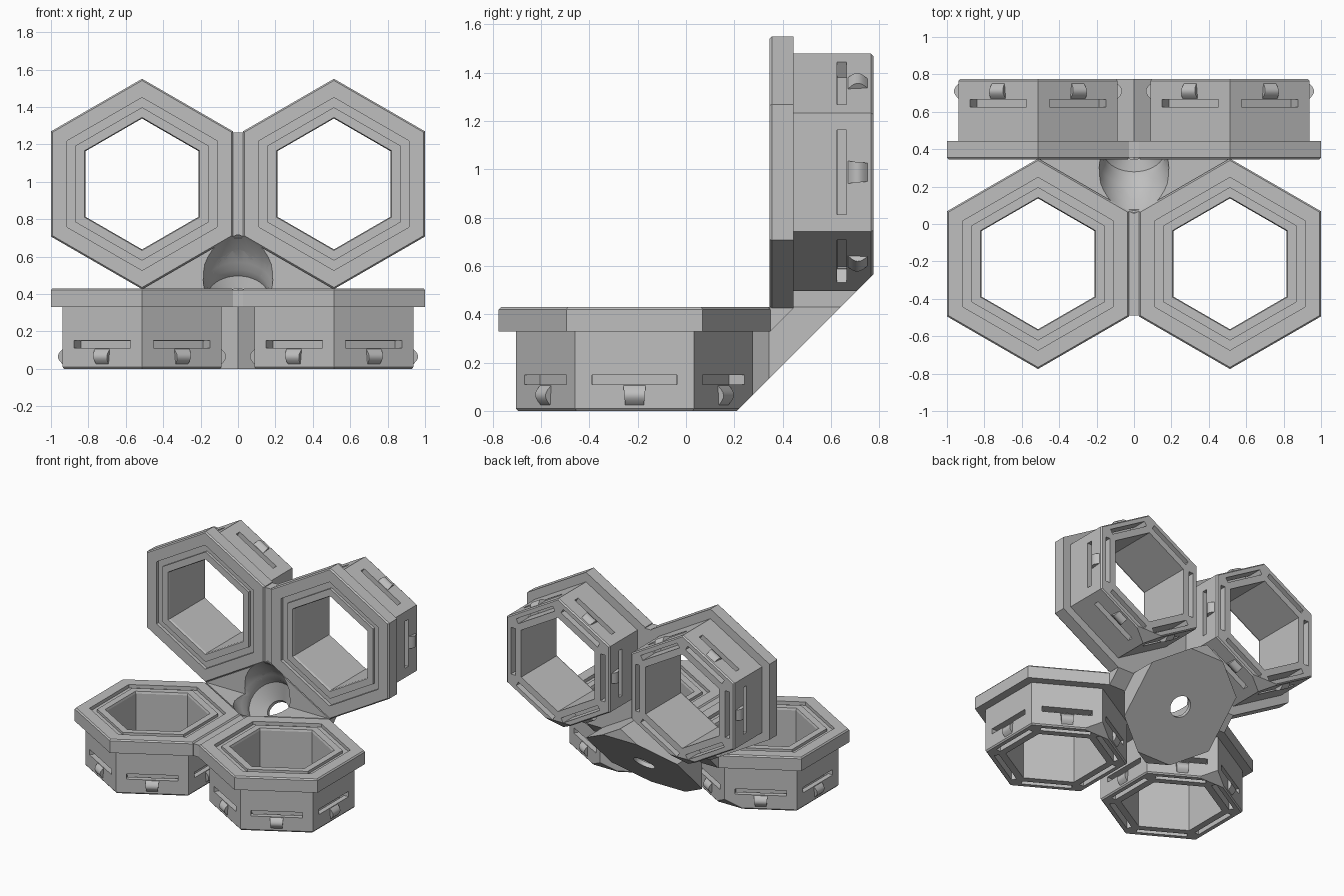
import bpy, bmesh, math
from mathutils import Vector, Matrix

if "Cube" in bpy.data.objects:
    bpy.data.objects.remove(bpy.data.objects["Cube"])

K = 0.775            # the mirror plane is y + z = K
CX, CY = 0.513, -0.213
TOP = 0.43
COS30 = math.cos(math.pi / 6)
CUT_POINT, CUT_NORMAL = Vector((0, 0.21, 0)), Vector((0, 1, -1)).normalized()

grey = bpy.data.materials.new("grey_plastic")
grey.diffuse_color = (0.52, 0.52, 0.52, 1)
grey.use_nodes = True
grey.node_tree.nodes["Principled BSDF"].inputs["Base Color"].default_value = grey.diffuse_color


def reflect(bm):
    """Swap the lying half for the standing half."""
    for v in bm.verts:
        x, y, z = v.co
        v.co = (x, K - z, K - y)
    bmesh.ops.reverse_faces(bm, faces=bm.faces[:])


def to_object(name, bm, smooth=False):
    bmesh.ops.recalc_face_normals(bm, faces=bm.faces[:])
    me = bpy.data.meshes.new(name)
    bm.to_mesh(me)
    bm.free()
    me.materials.append(grey)
    ob = bpy.data.objects.new(name, me)
    bpy.context.collection.objects.link(ob)
    if smooth:
        shade(ob)
    return ob


def shade(ob):
    bpy.ops.object.select_all(action='DESELECT')
    ob.select_set(True)
    bpy.context.view_layer.objects.active = ob
    bpy.ops.object.shade_smooth_by_angle(angle=math.radians(30))


def subtract(ob, cutter):
    """Cut one object from another and remove the cutter."""
    mod = ob.modifiers.new("cut", 'BOOLEAN')
    mod.operation, mod.solver, mod.object = 'DIFFERENCE', 'EXACT', cutter
    mod.use_self = True
    bpy.context.view_layer.update()
    dg = bpy.context.evaluated_depsgraph_get()
    me = bpy.data.meshes.new_from_object(ob.evaluated_get(dg))
    ob.modifiers.clear()
    ob.data = me
    bpy.data.objects.remove(cutter)


def add_box(bm, lo, hi, matrix=Matrix()):
    lo, hi = Vector(lo), Vector(hi)
    m = matrix @ Matrix.Translation((lo + hi) / 2) @ Matrix.Diagonal((*(hi - lo), 1))
    bmesh.ops.create_cube(bm, size=1, matrix=m)


def revolve(bm, profile, sides, start=0, closed=True):
    """Rings of (radius, height), joined into a solid."""
    rings = [[bm.verts.new((r * math.cos(start + 2 * math.pi * i / sides),
                            r * math.sin(start + 2 * math.pi * i / sides), z))
              for i in range(sides)] for r, z in profile]
    pairs = list(zip(rings, rings[1:]))
    if closed:
        pairs.append((rings[-1], rings[0]))
    else:
        bm.faces.new(rings[0])
        bm.faces.new(rings[-1])
    for a, b in pairs:
        for i in range(sides):
            j = (i + 1) % sides
            bm.faces.new((a[i], a[j], b[j], b[i]))


def side_matrix(cx, k):
    return Matrix.Translation((cx, CY, 0)) @ Matrix.Rotation(k * math.pi / 3, 4, 'Z')


# (apothem, height) outline of a socket wall with flange and grooved mouth
WALL = [(0.417, 0), (0.425, 0.01), (0.425, 0.33), (0.487, 0.33), (0.487, 0.42),
        (0.479, TOP), (0.40, TOP), (0.40, 0.405), (0.355, 0.405), (0.355, 0.425),
        (0.308, 0.425), (0.303, 0.41), (0.303, 0)]


def socket(name, cx, standing):
    bm = bmesh.new()
    revolve(bm, [(a / COS30, z) for a, z in WALL], 6, math.pi / 6)
    bmesh.ops.translate(bm, verts=bm.verts[:], vec=(cx, CY, 0))
    if standing:
        reflect(bm)
    ob = to_object(name, bm)
    # slots through the side and up from the rim
    for lo, hi in (((0.36, -0.175, 0.11), (0.5, 0.175, 0.15)),
                   ((0.352, -0.174, -0.05), (0.388, 0.174, 0.149))):
        bm = bmesh.new()
        for k in range(6):
            add_box(bm, lo, hi, side_matrix(cx, k))
        if standing:
            reflect(bm)
        subtract(ob, to_object("slot_cutter", bm))
    # slanted trim at the back corner
    bm = bmesh.new()
    turn = CUT_NORMAL.to_track_quat('Z', 'Y').to_matrix().to_4x4()
    add_box(bm, (-2, -2, 0), (2, 2, 1), Matrix.Translation(CUT_POINT) @ turn)
    subtract(ob, to_object("trim_cutter", bm))
    # curved spring clips below each slot
    bm = bmesh.new()
    n = 8
    arc = [(0.42 + 0.03 * math.sin(math.pi * i / n), 0.02 + 0.09 * i / n) for i in range(n + 1)]
    for k in range(6):
        m = side_matrix(cx, k)
        ends = [[bm.verts.new(m @ Vector((a, s * (0.036 + 0.01 * min(1, z / 0.1)), z)))
                 for a, z in arc] for s in (-1, 1)]
        bm.faces.new(ends[0])
        bm.faces.new(ends[1])
        for i in range(n + 1):
            j = (i + 1) % (n + 1)
            bm.faces.new((ends[0][i], ends[0][j], ends[1][j], ends[1][i]))
    if standing:
        reflect(bm)
    to_object(name + "_clips", bm, True)


def corner_part(name, half_width, low, tip_y, plane):
    """Half of a hexagonal prism, trimmed on the slant and mirrored across the fold."""
    r = half_width / COS30
    bm = bmesh.new()
    revolve(bm, [(r, low), (r, TOP)], 6, math.pi / 6, closed=False)
    bmesh.ops.translate(bm, verts=bm.verts[:], vec=(0, tip_y + r, 0))
    for point, normal, fill in ((plane, CUT_NORMAL, True),
                                (Vector((0, K, 0)), Vector((0, 1, 1)).normalized(), False)):
        cut = bmesh.ops.bisect_plane(bm, geom=bm.verts[:] + bm.edges[:] + bm.faces[:], dist=1e-5,
                                     plane_co=point, plane_no=normal, clear_outer=True)
        if fill:
            edges = [e for e in cut["geom_cut"] if isinstance(e, bmesh.types.BMEdge)]
            bmesh.ops.holes_fill(bm, edges=edges, sides=0)
    copy = bmesh.ops.duplicate(bm, geom=bm.verts[:] + bm.edges[:] + bm.faces[:])["geom"]
    for v in copy:
        if isinstance(v, bmesh.types.BMVert):
            v.co = (v.co.x, K - v.co.z, K - v.co.y)
    bmesh.ops.remove_doubles(bm, verts=bm.verts[:], dist=1e-4)
    bmesh.ops.dissolve_limit(bm, angle_limit=0.01, verts=bm.verts[:], edges=bm.edges[:])
    ob = to_object(name, bm)
    # screw hole with a tapered seat and a flared round well
    bm = bmesh.new()
    revolve(bm, [(0.078, -0.1), (0.078, 0.03), (0.168, 0.134), (0.168, 0.18), (0.185, 0.22),
                 (0.2, 0.3), (0.2, 0.7)], 40, closed=False)
    turn = (-CUT_NORMAL).to_track_quat('Z', 'Y').to_matrix().to_4x4()
    bm.transform(Matrix.Translation((0, (K + 0.21) / 2, (K - 0.21) / 2)) @ turn)
    subtract(ob, to_object("screw_cutter", bm))
    shade(ob)


for half, standing in (("lying", False), ("standing", True)):
    for side, s in (("left", -1), ("right", 1)):
        socket(f"{half}_{side}_socket", s * CX, standing)
    # narrow strip joining the two flanges
    bm = bmesh.new()
    add_box(bm, (-0.027, CY - 0.275, 0.33), (0.027, CY + 0.29, TOP - 0.01))
    if standing:
        reflect(bm)
    to_object(half + "_joining_strip", bm)

# narrow block behind the fold, and the web that fills the gap between the flanges
corner_part("corner_block", 0.375, 0, 0.128, CUT_POINT)
corner_part("corner_web", 0.510, 0.33, 0.053, Vector((0, 0.35, 0.33)))
